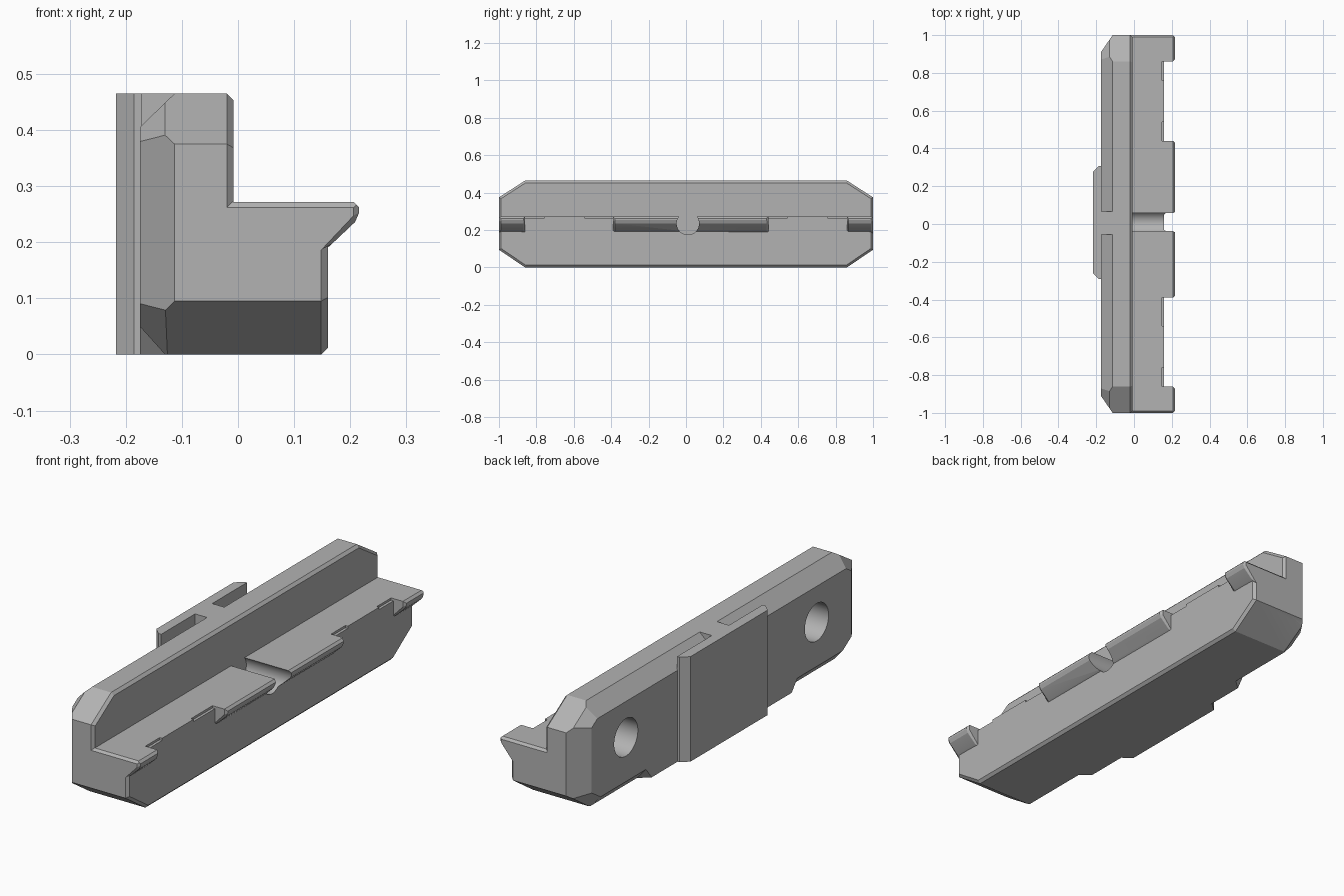
import bpy
import bmesh
import math
from mathutils import Vector, Matrix

cube = bpy.data.objects.get("Cube")
if cube:
    bpy.data.objects.remove(cube, do_unlink=True)

# One flat colour
grey = bpy.data.materials.new("plain grey")
grey.use_nodes = True
COLOUR = (0.45, 0.45, 0.45, 1)
grey.diffuse_color = COLOUR
grey.node_tree.nodes["Principled BSDF"].inputs["Base Color"].default_value = COLOUR

BACK, TOP, DECK = -0.175, 0.465, 0.272      # outer back face, wall top, deck top
EDGE = 0.012                                # small edge chamfer


def prism(points, axis, low, high):
    """Extrude a closed 2D outline along an axis."""
    def place(a, b, c):
        return {"x": (c, a, b), "y": (a, c, b), "z": (a, b, c)}[axis]
    bm = bmesh.new()
    face = bm.faces.new([bm.verts.new(place(a, b, low)) for a, b in points])
    out = bmesh.ops.extrude_face_region(bm, geom=[face])
    verts = [g for g in out["geom"] if isinstance(g, bmesh.types.BMVert)]
    offset = Vector(place(0, 0, high - low))
    bmesh.ops.translate(bm, verts=verts, vec=offset)
    bmesh.ops.recalc_face_normals(bm, faces=bm.faces)
    return bm


def box(x, y, z):
    return prism([(x[0], y[0]), (x[1], y[0]), (x[1], y[1]), (x[0], y[1])], "z", *z)


def slice_off(bm, point, normal):
    """Remove everything on the normal's side of a plane and cap the cut."""
    out = bmesh.ops.bisect_plane(bm, geom=bm.verts[:] + bm.edges[:] + bm.faces[:], dist=1e-5,
                                 plane_co=point, plane_no=normal, clear_outer=True)
    cut = [g for g in out["geom_cut"] if isinstance(g, bmesh.types.BMEdge) and g.is_boundary]
    if cut:
        bmesh.ops.holes_fill(bm, edges=cut)
        bmesh.ops.recalc_face_normals(bm, faces=bm.faces)


def finish(bm, name):
    mesh = bpy.data.meshes.new(name)
    bm.to_mesh(mesh)
    bm.free()
    mesh.materials.append(grey)
    ob = bpy.data.objects.new(name, mesh)
    bpy.context.collection.objects.link(ob)
    return ob


def combine(target, bm, operation):
    """Apply one boolean to the target and discard the helper."""
    helper = finish(bm, "helper")
    helper.hide_render = True
    mod = target.modifiers.new("join", "BOOLEAN")
    mod.operation, mod.object, mod.solver = operation, helper, "EXACT"
    bpy.context.view_layer.objects.active = target
    bpy.ops.object.modifier_apply(modifier=mod.name)
    bpy.data.objects.remove(helper, do_unlink=True)


def rod(x, y, z, radius):
    bm = bmesh.new()
    place = Matrix.Translation(((x[0] + x[1]) / 2, y, z)) @ Matrix.Rotation(math.pi / 2, 4, "Y")
    bmesh.ops.create_cone(bm, cap_ends=True, segments=64, radius1=radius, radius2=radius,
                          depth=x[1] - x[0], matrix=place)
    return bm


# Clipped-corner side outline shared by the wall and the deck
HALF = [(-0.86, 0), (-1, 0.095), (-1, 0.375), (-0.86, TOP)]
OUTLINE = HALF + [(-y, z) for y, z in reversed(HALF)]


def clipped_block(front):
    bm = prism(OUTLINE, "x", BACK, front)
    # back chamfers along top and bottom
    slice_off(bm, (-0.113, 0, TOP), (-0.06, 0, 0.062))
    slice_off(bm, (-0.13, 0, 0), (-0.05, 0, -0.045))
    # back chamfers round both ends
    for s in (-1, 1):
        slice_off(bm, (-0.113, s, 0.2), (-0.09, s * 0.062, 0))
        for z, up in ((0.375, 1), (0.095, -1)):
            slope = Vector((0, s * 0.09, up * 0.14)).normalized()
            slice_off(bm, (-0.13, s, z), slope + Vector((-1, 0, 0)))
    # fine chamfer following the outline on the front edge
    for (y0, z0), (y1, z1) in zip(OUTLINE, OUTLINE[1:] + OUTLINE[:1]):
        normal = Vector((0, z1 - z0, y0 - y1)).normalized()
        if normal.dot(Vector((0, y0, z0 - TOP / 2))) < 0:
            normal = -normal
        slice_off(bm, (front - EDGE, y0, z0), normal + Vector((1, 0, 0)))
    return bm


def trim_deck_ends(bm):
    for s in (-1, 1):
        slice_off(bm, (0, s, DECK - 0.01), (0, s, 1))


# Upright wall and lower deck
body = finish(clipped_block(-0.008), "jaw_body")
deck = clipped_block(0.16)
slice_off(deck, (0, 0, DECK), (0, 0, 1))
trim_deck_ends(deck)
combine(body, deck, "UNION")

# Squared lower back edge behind the pad, with sloped ends
foot = box((BACK, -0.1), (-0.6, 0.6), (0, 0.1))
for s in (-1, 1):
    slice_off(foot, (-0.13, s * 0.53, 0), (-0.002, s * 0.00225, -0.0018))
combine(body, foot, "UNION")

# Notches in the deck edge beside the lips
for low, high in ((-0.86, -0.76), (-0.54, -0.39), (0.44, 0.54), (0.76, 0.86)):
    combine(body, box((0.148, 0.2), (low, high), (0.262, 0.3)), "DIFFERENCE")

# Gripping lips with a slanted underside
LIP = [(0.1, 0.14), (0.16, 0.19), (0.216, 0.243), (0.216, DECK), (0.1, DECK)]
for low, high in ((-1, -0.86), (-0.39, 0.44), (0.86, 1)):
    lip = prism(LIP, "y", low, high)
    front_edges = [e for e in lip.edges if all(v.co.x > 0.15 for v in e.verts)]
    bmesh.ops.bevel(lip, geom=front_edges, offset=0.01, segments=1, affect="EDGES")
    trim_deck_ends(lip)
    combine(body, lip, "UNION")

# Cross groove and blind bolt holes
combine(body, rod((-0.008, 0.3), 0.01, 0.235, 0.06), "DIFFERENCE")
for y in (-0.665, 0.67):
    combine(body, rod((-0.3, -0.04), y, 0.246, 0.083), "DIFFERENCE")

# Raised back pad with chamfered sides, tied to the wall top by a bridge
pad = finish(prism([(-0.217, -0.262), (-0.217, 0.278), (-0.185, 0.308), (-0.172, 0.308),
                    (-0.172, -0.292), (-0.185, -0.292)], "z", 0, TOP), "back_pad")
combine(pad, box((-0.2, -0.1), (-0.055, 0.065), (0.38, TOP)), "UNION")

# Smooth the round cuts and keep every other edge sharp
bpy.ops.object.select_all(action="DESELECT")
for ob in (body, pad):
    ob.select_set(True)
bpy.context.view_layer.objects.active = body
bpy.ops.object.shade_smooth_by_angle(angle=math.radians(20))
